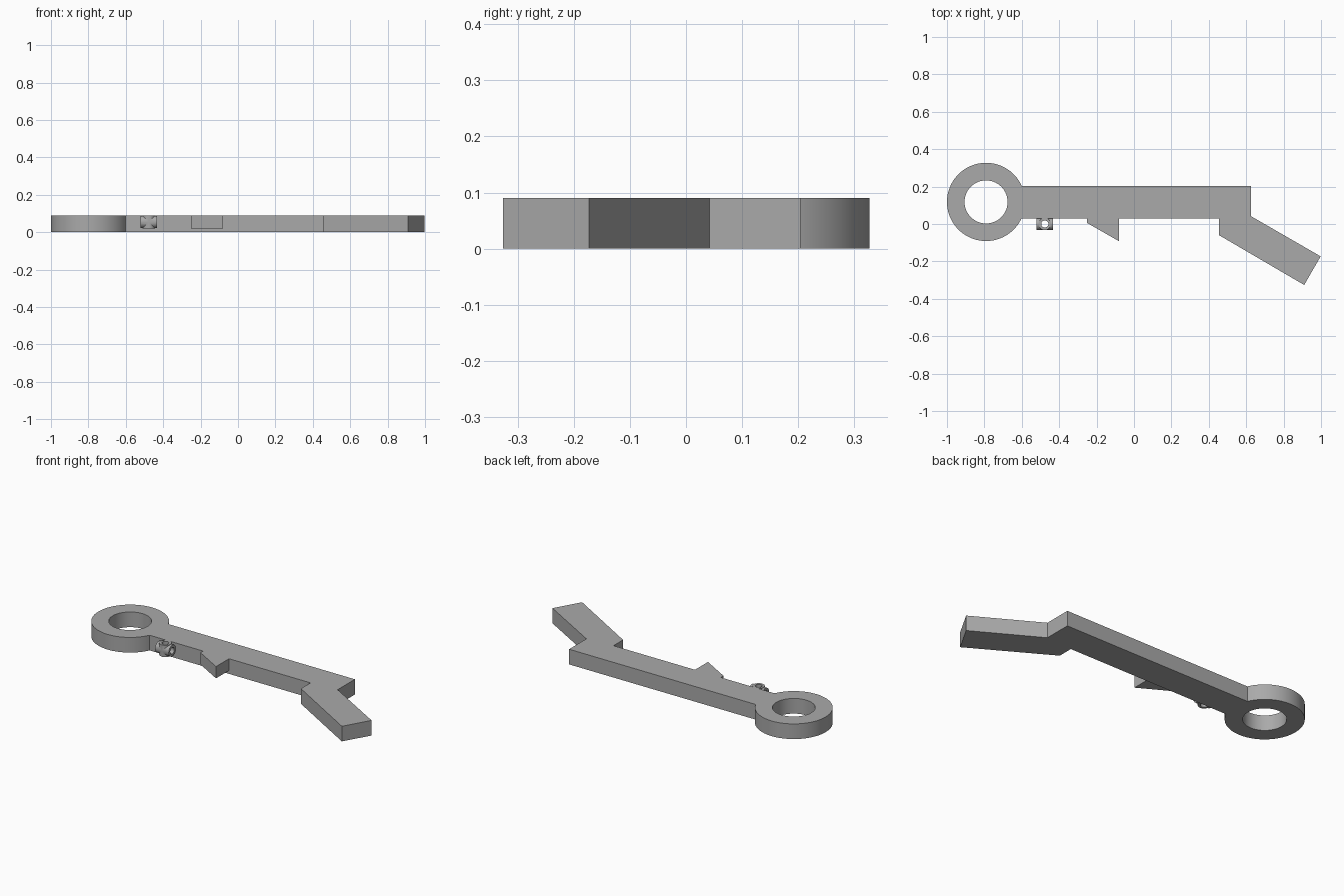
import bpy, bmesh
from math import pi
from mathutils import Matrix

cube = bpy.data.objects.get("Cube")
if cube:
    bpy.data.objects.remove(cube, do_unlink=True)

grey = bpy.data.materials.new("plain grey")
grey.use_nodes = True
COLOUR = (0.4, 0.4, 0.4, 1)
grey.diffuse_color = COLOUR
grey.node_tree.nodes["Principled BSDF"].inputs["Base Color"].default_value = COLOUR

TOP = 0.09
LUG_Z = 0.055


def add_object(name, bm):
    bmesh.ops.recalc_face_normals(bm, faces=bm.faces)
    mesh = bpy.data.meshes.new(name)
    bm.to_mesh(mesh)
    bm.free()
    mesh.materials.append(grey)
    obj = bpy.data.objects.new(name, mesh)
    bpy.context.collection.objects.link(obj)
    return obj


def plate(name, outline, bottom, top):
    bm = bmesh.new()
    face = bm.faces.new([bm.verts.new((x, y, bottom)) for x, y in outline])
    extruded = bmesh.ops.extrude_face_region(bm, geom=[face])["geom"]
    verts = [v for v in extruded if isinstance(v, bmesh.types.BMVert)]
    bmesh.ops.translate(bm, verts=verts, vec=(0, 0, top - bottom))
    return add_object(name, bm)


def cylinder(name, centre, radius, length, sides, along_x=False):
    bm = bmesh.new()
    turn = Matrix.Rotation(pi / 2, 4, "Y") if along_x else Matrix()
    bmesh.ops.create_cone(bm, cap_ends=True, segments=sides, radius1=radius,
                          radius2=radius, depth=length,
                          matrix=Matrix.Translation(centre) @ turn)
    return add_object(name, bm)


def select(obj):
    bpy.ops.object.select_all(action="DESELECT")
    obj.select_set(True)
    bpy.context.view_layer.objects.active = obj


def combine(obj, tool, operation):
    tool.hide_render = True
    mod = obj.modifiers.new(operation.lower(), "BOOLEAN")
    mod.operation, mod.solver, mod.object = operation, "EXACT", tool
    select(obj)
    bpy.ops.object.modifier_apply(modifier=mod.name)
    bpy.data.objects.remove(tool, do_unlink=True)


# Straight bar with the angled handle at its end
body = plate("lever_body", [
    (-0.65, 0.03), (0.455, 0.03), (0.455, -0.06), (0.91, -0.326),
    (0.998, -0.173), (0.625, 0.042), (0.625, 0.204), (-0.65, 0.204)], 0, TOP)

# Pivot ring, joined to the bar and bored through
eye = (-0.791, 0.118, TOP / 2)
combine(body, cylinder("ring", eye, 0.209, TOP, 96), "UNION")
combine(body, cylinder("bore", eye, 0.115, TOP * 2, 96), "DIFFERENCE")

# Wedge-shaped catch on the front edge
catch = plate("catch_tooth", [
    (-0.25, 0.03), (-0.25, 0.005), (-0.08, -0.092), (-0.08, 0.03)], 0.02, TOP)

# Small lug: two crossed tubes
spot = (-0.477, 0, LUG_Z)
lug = cylinder("spring_lug", spot, 0.033, 0.07, 40)
combine(lug, cylinder("cross_tube", spot, 0.033, 0.09, 40, True), "UNION")
for sideways in (False, True):
    combine(lug, cylinder("lug_bore", spot, 0.019, 0.2, 32, sideways), "DIFFERENCE")

for obj in (body, catch, lug):
    select(obj)
    bpy.ops.object.shade_smooth_by_angle(angle=pi / 6)
